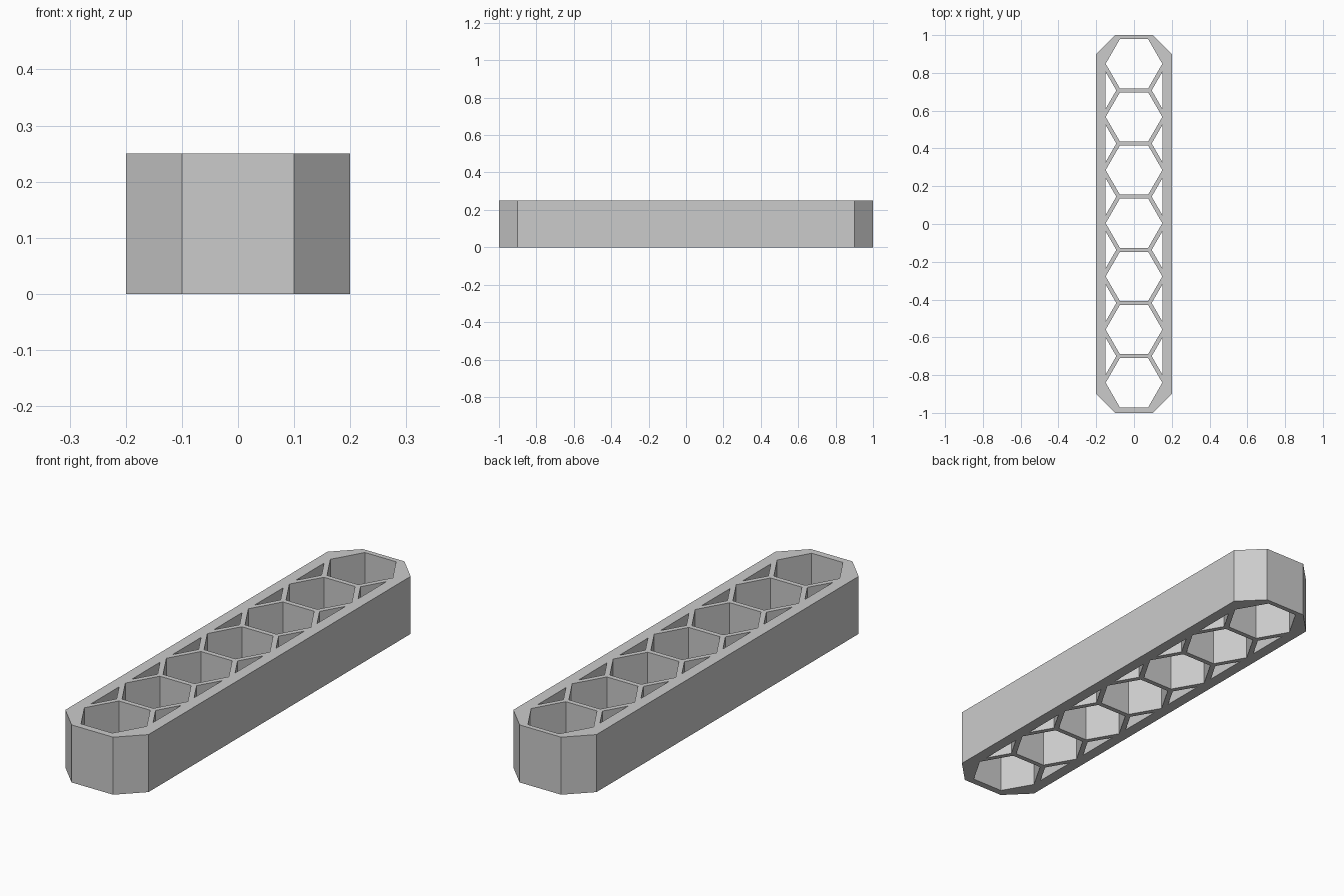
import bpy
import bmesh
from math import cos, sin, pi, sqrt

cube = bpy.data.objects.get("Cube")
if cube:
    bpy.data.objects.remove(cube, do_unlink=True)

HEIGHT = 0.25
HALF_W, HALF_L, CHAMFER = 0.2, 1.0, 0.1
HEX_R = 0.15                    # hexagon corner radius, also the inner wall at |x|
CELL_R = 0.1625                 # hexagon radius including half the web
PITCH = sqrt(3) * CELL_R
SHIFT = 0.004                   # small lengthwise offset of the hole row
CELLS = 7

grey = bpy.data.materials.new("light grey")
grey.use_nodes = True
colour = (0.6, 0.6, 0.6, 1)
grey.diffuse_color = colour
grey.node_tree.nodes["Principled BSDF"].inputs["Base Color"].default_value = colour


def hexagon(cy):
    return [(HEX_R * cos(i * pi / 3), cy + HEX_R * sin(i * pi / 3)) for i in range(6)]


def side_triangle(cy, side):
    # corner of the neighbouring honeycomb cell, cut off by the side wall
    tip = 1.5 * CELL_R - HEX_R
    half = (HEX_R - tip) * sqrt(3)
    return [(side * tip, cy), (side * HEX_R, cy - half), (side * HEX_R, cy + half)]


# Outline with chamfered corners, then all the openings
a, b = HALF_W - CHAMFER, HALF_L - CHAMFER
loops = [[(a, -HALF_L), (HALF_W, -b), (HALF_W, b), (a, HALF_L),
          (-a, HALF_L), (-HALF_W, b), (-HALF_W, -b), (-a, -HALF_L)]]
for i in range(CELLS):
    cy = SHIFT + (i - (CELLS - 1) / 2) * PITCH
    loops.append(hexagon(cy))
    if i < CELLS - 1:
        loops += [side_triangle(cy + PITCH / 2, s) for s in (-1, 1)]

# Fill the flat profile and extrude it to full height
bm = bmesh.new()
edges = []
for loop in loops:
    verts = [bm.verts.new((x, y, 0)) for x, y in loop]
    edges += [bm.edges.new((v, verts[(i + 1) % len(verts)])) for i, v in enumerate(verts)]
bmesh.ops.triangle_fill(bm, edges=edges, use_beauty=True, normal=(0, 0, 1))
result = bmesh.ops.extrude_face_region(bm, geom=bm.faces[:], use_keep_orig=True)
top = [g for g in result["geom"] if isinstance(g, bmesh.types.BMVert)]
bmesh.ops.translate(bm, verts=top, vec=(0, 0, HEIGHT))
bmesh.ops.recalc_face_normals(bm, faces=bm.faces[:])

mesh = bpy.data.meshes.new("honeycomb_beam")
bm.to_mesh(mesh)
bm.free()
mesh.materials.append(grey)
beam = bpy.data.objects.new("honeycomb_beam", mesh)
bpy.context.collection.objects.link(beam)
